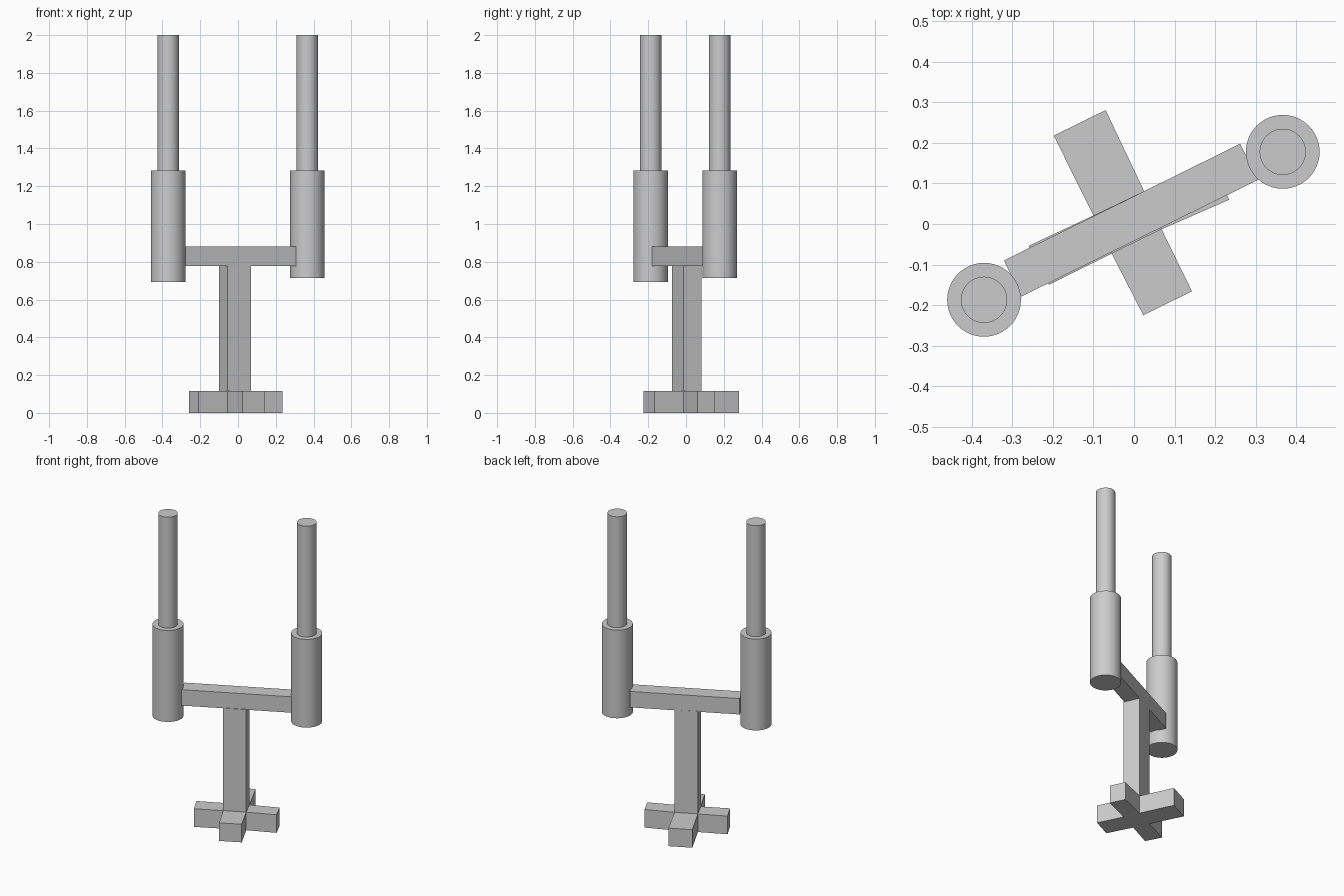
import bpy, bmesh, math

if "Cube" in bpy.data.objects:
    bpy.data.objects.remove(bpy.data.objects["Cube"])


def prism(name, outline, z0, z1):
    """Extrude a flat outline from z0 up to z1."""
    bm = bmesh.new()
    face = bm.faces.new([bm.verts.new((x, y, z0)) for x, y in outline])
    top = bmesh.ops.extrude_face_region(bm, geom=[face])["geom"]
    bmesh.ops.translate(bm, vec=(0, 0, z1 - z0),
                        verts=[v for v in top if isinstance(v, bmesh.types.BMVert)])
    bmesh.ops.recalc_face_normals(bm, faces=bm.faces)
    mesh = bpy.data.meshes.new(name)
    bm.to_mesh(mesh)
    bm.free()
    ob = bpy.data.objects.new(name, mesh)
    bpy.context.collection.objects.link(ob)
    return ob


def cylinder(name, x, y, r, z0, z1):
    bpy.ops.mesh.primitive_cylinder_add(vertices=48, radius=r, depth=z1 - z0,
                                        location=(x, y, (z0 + z1) / 2))
    bpy.context.object.name = name
    bpy.ops.object.shade_smooth_by_angle(angle=math.radians(30))


# Post outline is the shared centre of the cross-shaped foot
front, right, back, left = (-0.055, -0.073), (0.068, -0.013), (0.025, 0.081), (-0.1, 0.021)

# Cross-shaped foot with slightly uneven arms
prism("cross_foot", [front, (0.023, -0.225), (0.143, -0.166),
                     right, (0.235, 0.06), (0.192, 0.15),
                     back, (-0.07, 0.281), (-0.198, 0.218),
                     left, (-0.26, -0.054), (-0.21, -0.15)], 0, 0.117)

# Upright post
prism("post", [front, right, back, left], 0.117, 0.78)

# Crossbar
prism("crossbar", [(-0.278, -0.179), (0.306, 0.109), (0.262, 0.198), (-0.321, -0.09)],
      0.777, 0.88)

# Twin sleeves with a thinner rod on top of each
for side, x, y, bottom in (("left", -0.37, -0.187, 0.692), ("right", 0.367, 0.178, 0.713)):
    cylinder(side + "_sleeve", x, y, 0.091, bottom, 1.283)
    cylinder(side + "_rod", x, y, 0.057, 1.283, 2.0)
